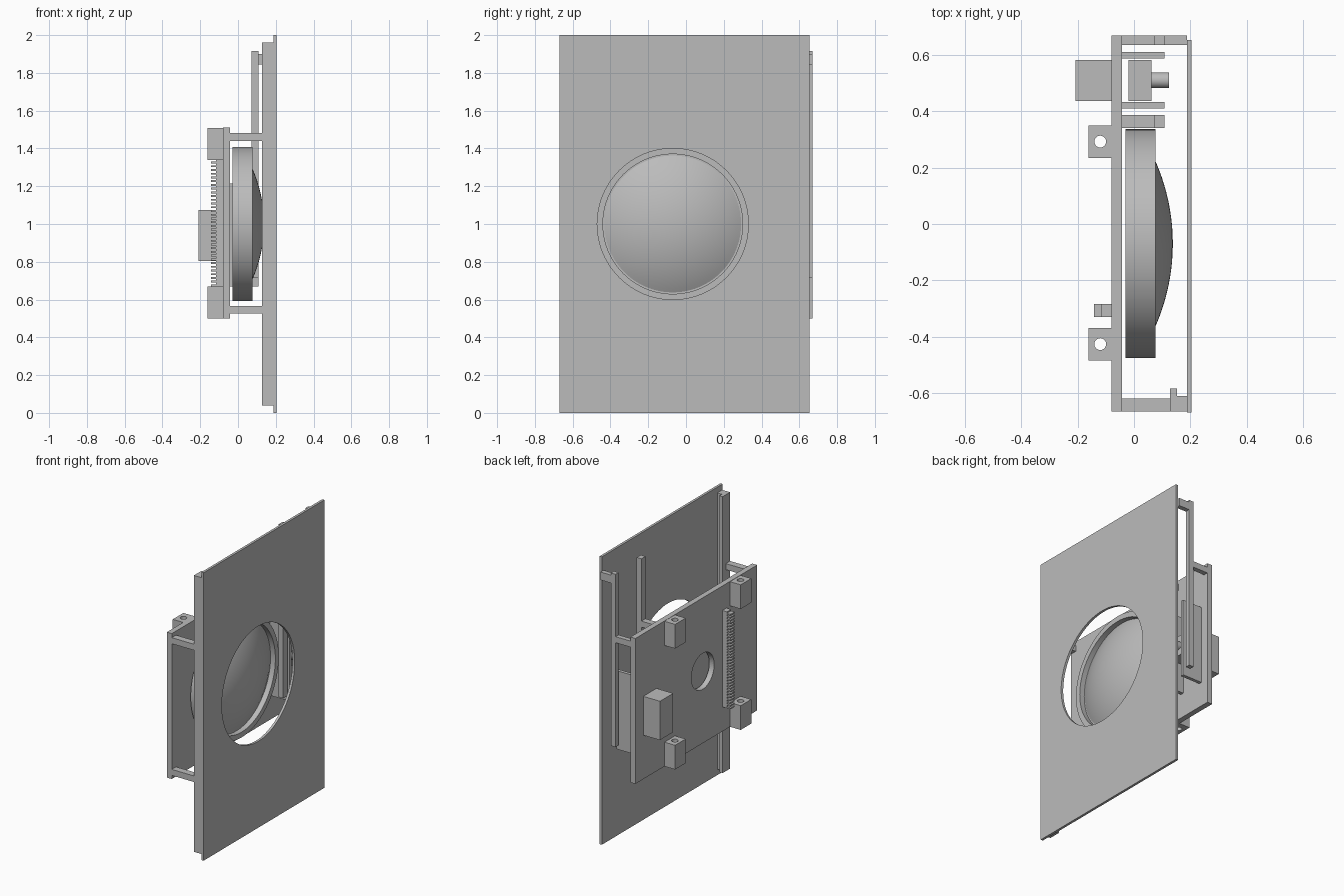
import bpy, bmesh, math
from mathutils import Matrix, Vector

cube = bpy.data.objects.get("Cube")
if cube:
    bpy.data.objects.remove(cube)

GREY = (0.5, 0.5, 0.5, 1)
mat = bpy.data.materials.new("matte_grey")
mat.use_nodes = True
mat.diffuse_color = GREY
mat.node_tree.nodes["Principled BSDF"].inputs["Base Color"].default_value = GREY


def finish(name, bm):
    bmesh.ops.recalc_face_normals(bm, faces=bm.faces)
    mesh = bpy.data.meshes.new(name)
    bm.to_mesh(mesh)
    bm.free()
    mesh.materials.append(mat)
    obj = bpy.data.objects.new(name, mesh)
    bpy.context.collection.objects.link(obj)
    return obj


def add_box(bm, x, y, z):
    lo, hi = Vector((x[0], y[0], z[0])), Vector((x[1], y[1], z[1]))
    m = Matrix.Translation((lo + hi) / 2) @ Matrix.Diagonal((*(hi - lo), 1))
    bmesh.ops.create_cube(bm, size=1, matrix=m)


def box(name, x, y, z):
    bm = bmesh.new()
    add_box(bm, x, y, z)
    return finish(name, bm)


def cylinder(name, centre, radius, depth, axis="X", segments=96):
    bm = bmesh.new()
    turn = Matrix.Rotation(math.pi / 2, 4, "Y") if axis == "X" else Matrix()
    bmesh.ops.create_cone(bm, cap_ends=True, segments=segments, radius1=radius,
                          radius2=radius, depth=depth,
                          matrix=Matrix.Translation(centre) @ turn)
    return finish(name, bm)


def smooth(obj):
    bpy.ops.object.select_all(action="DESELECT")
    obj.select_set(True)
    bpy.context.view_layer.objects.active = obj
    bpy.ops.object.shade_smooth_by_angle(angle=math.radians(30))


def drill(obj, centre, radius, depth, axis="X", segments=96):
    cutter = cylinder(obj.name + "_cutter", centre, radius, depth, axis, segments)
    cutter.hide_render = True
    mod = obj.modifiers.new("hole", "BOOLEAN")
    mod.object, mod.solver = cutter, "EXACT"
    # Apply the cut, then discard the cutter
    bpy.context.view_layer.update()
    done = bpy.data.meshes.new_from_object(obj.evaluated_get(bpy.context.evaluated_depsgraph_get()))
    obj.modifiers.clear()
    obj.data = done
    bpy.data.objects.remove(cutter)


LENS_Y, LENS_Z = -0.07, 1.0

# Face panel with round opening
panel = box("face_panel", (0.188, 0.205), (-0.67, 0.655), (0, 2))
drill(panel, (0.2, LENS_Y, LENS_Z), 0.4, 0.2)

# Rear board with sight hole
board = box("rear_board", (-0.08, -0.042), (-0.667, 0.67), (0.5, 1.51))
drill(board, (-0.06, LENS_Y, LENS_Z), 0.125, 0.2, segments=64)

# Mounting lugs at the four corners of the board
for y in (-0.427, 0.293):
    for z in (0.5, 1.34):
        lug = box("mounting_lug", (-0.162, -0.08), (y - 0.058, y + 0.058), (z, z + 0.168))
        drill(lug, (-0.12, y, z + 0.08), 0.021, 0.4, "Z", 32)

# Toothed strip on the back of the board
bm = bmesh.new()
add_box(bm, (-0.116, -0.08), (-0.33, -0.285), (0.67, 1.34))
TEETH = 34
pitch = 0.67 / TEETH
for i in range(TEETH):
    z = 0.67 + i * pitch
    add_box(bm, (-0.143, -0.116), (-0.33, -0.285), (z, z + pitch / 2))
finish("toothed_strip", bm)

# Front rail with a lip, and the arms that carry the board
box("front_rail", (0.128, 0.188), (-0.667, -0.612), (0.04, 1.96))
box("front_rail_lip", (0.128, 0.153), (-0.612, -0.585), (0.04, 1.96))
for z in (0.525, 1.44):
    box("front_arm", (-0.042, 0.128), (-0.667, -0.62), (z, z + 0.042))

# Rear rods with their arms and the clip to the panel
for name, y in (("outer", (0.637, 0.67)), ("inner", (0.342, 0.387))):
    box(name + "_rod", (0.072, 0.108), y, (0.715, 1.915))
    box(name + "_arm", (-0.042, 0.072), y, (1.44, 1.482))
box("panel_clip", (0.108, 0.188), (0.637, 0.67), (1.845, 1.9))

# Control pocket: side walls, body, shaft and rear housing
for y in (0.41, 0.588):
    box("pocket_wall", (-0.042, 0.108), (y, y + 0.023), (0.67, 1.215))
box("control_body", (-0.02, 0.063), (0.438, 0.583), (0.87, 1.01))
smooth(cylinder("control_shaft", (0.093, 0.511, 0.94), 0.028, 0.062, segments=32))
box("rear_housing", (-0.208, -0.08), (0.438, 0.583), (0.805, 1.075))

# Domed lens in a rimmed ring, turned about the x axis
SPHERE_R, APEX = 0.73, 0.138
profile = [(-0.03, 0), (-0.03, 0.407), (0.077, 0.407), (0.077, 0.37), (0.04, 0.37), (0.04, 0.362)]
STEPS = 16
edge = math.asin(0.362 / SPHERE_R)
for i in range(STEPS + 1):
    a = edge * (1 - i / STEPS)
    profile.append((APEX - SPHERE_R * (1 - math.cos(a)), SPHERE_R * math.sin(a)))
bm = bmesh.new()
verts = [bm.verts.new((x, LENS_Y, LENS_Z + r)) for x, r in profile]
edges = [bm.edges.new(pair) for pair in zip(verts, verts[1:])]
bmesh.ops.spin(bm, geom=verts + edges, cent=(0, LENS_Y, LENS_Z), axis=(1, 0, 0),
               angle=math.tau, steps=96)
bmesh.ops.remove_doubles(bm, verts=bm.verts, dist=0.0005)
smooth(finish("domed_lens", bm))
